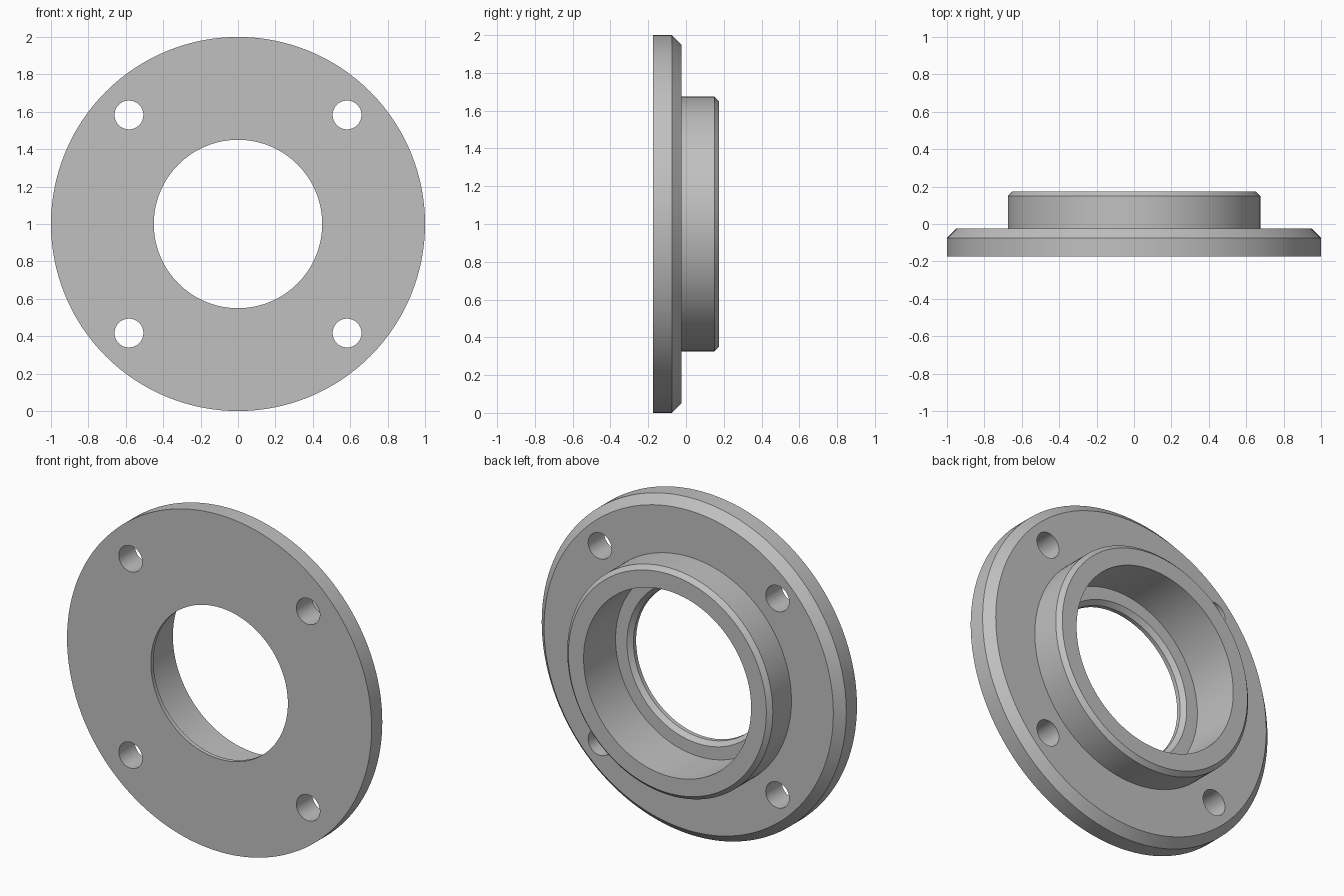
import bpy, bmesh, math
from mathutils import Matrix, Vector

cube = bpy.data.objects.get("Cube")
if cube:
    bpy.data.objects.remove(cube, do_unlink=True)

SEGMENTS = 128
CENTRE = Vector((0, 0, 1))
BOLT_OFFSET = 0.583
BOLT_RADIUS = 0.077

# Plain grey metal
grey = bpy.data.materials.new("grey_metal")
grey.use_nodes = True
colour = (0.53, 0.53, 0.53, 1)
grey.diffuse_color = colour
grey.node_tree.nodes["Principled BSDF"].inputs["Base Color"].default_value = colour


def add_object(name, bm):
    bmesh.ops.recalc_face_normals(bm, faces=bm.faces)
    mesh = bpy.data.meshes.new(name)
    bm.to_mesh(mesh)
    bm.free()
    mesh.materials.append(grey)
    obj = bpy.data.objects.new(name, mesh)
    bpy.context.collection.objects.link(obj)
    return obj


def revolve(name, profile):
    """Turn a closed (radius, y) profile around the y axis through CENTRE."""
    bm = bmesh.new()
    verts = [bm.verts.new(CENTRE + Vector((r, y, 0))) for r, y in profile]
    edges = [bm.edges.new((v, verts[i - 1])) for i, v in enumerate(verts)]
    bmesh.ops.spin(bm, geom=verts + edges, cent=CENTRE, axis=(0, 1, 0),
                   angle=math.tau, steps=SEGMENTS, use_merge=True)
    bmesh.ops.remove_doubles(bm, verts=bm.verts, dist=1e-5)
    return add_object(name, bm)


# Flange plate with rear hub, stepped bore and chamfered lip
flange = revolve("flange", [
    (0.45, -0.175), (1.0, -0.175), (1.0, -0.075), (0.95, -0.025),
    (0.675, -0.025), (0.675, 0.15), (0.65, 0.175), (0.55, 0.175),
    (0.55, -0.125), (0.475, -0.125), (0.45, -0.15),
])

# Four bolt holes
bm = bmesh.new()
for sx in (-1, 1):
    for sz in (-1, 1):
        place = Matrix.Translation(CENTRE + Vector((sx, 0, sz)) * BOLT_OFFSET)
        bmesh.ops.create_cone(bm, cap_ends=True, segments=48,
                              radius1=BOLT_RADIUS, radius2=BOLT_RADIUS, depth=1,
                              matrix=place @ Matrix.Rotation(math.pi / 2, 4, "X"))
cutter = add_object("bolt_hole_cutter", bm)
cutter.hide_render = True

holes = flange.modifiers.new("bolt_holes", "BOOLEAN")
holes.operation = "DIFFERENCE"
holes.solver = "EXACT"
holes.object = cutter

bpy.ops.object.select_all(action="DESELECT")
flange.select_set(True)
bpy.context.view_layer.objects.active = flange
bpy.ops.object.modifier_apply(modifier=holes.name)
bpy.data.objects.remove(cutter, do_unlink=True)

# Round walls smooth, chamfers and rims crisp
bpy.ops.object.shade_smooth_by_angle(angle=math.radians(30))
